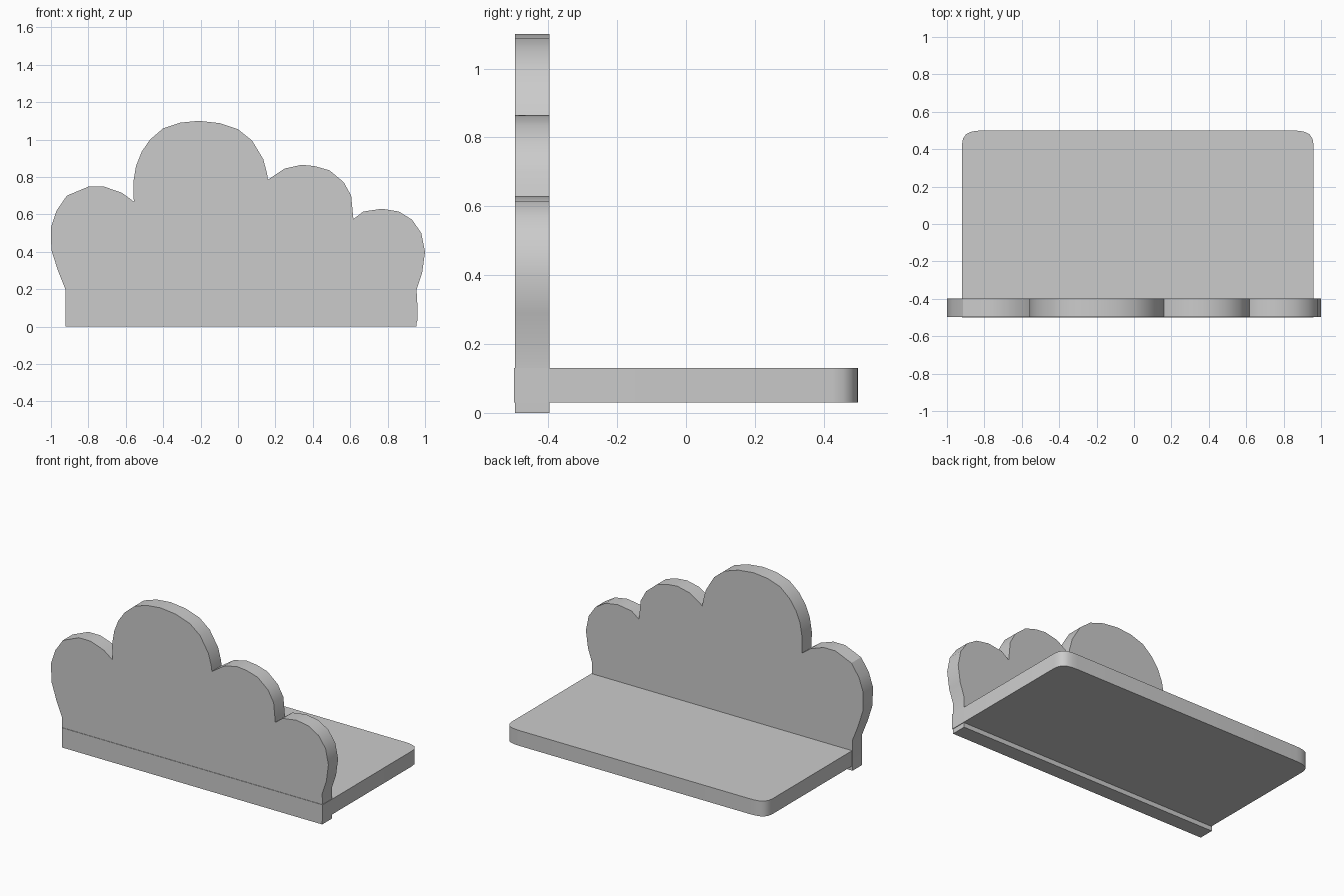
import bpy, bmesh
from math import radians

if "Cube" in bpy.data.objects:
    bpy.data.objects.remove(bpy.data.objects["Cube"])


def extrude_profile(name, pts, offset):
    """Extrude a closed 3D outline by an offset vector into a solid panel."""
    bm = bmesh.new()
    face = bm.faces.new([bm.verts.new(p) for p in pts])
    res = bmesh.ops.extrude_face_region(bm, geom=[face], use_keep_orig=True)
    verts = [g for g in res["geom"] if isinstance(g, bmesh.types.BMVert)]
    bmesh.ops.translate(bm, verts=verts, vec=offset)
    bmesh.ops.recalc_face_normals(bm, faces=bm.faces)
    mesh = bpy.data.meshes.new(name)
    bm.to_mesh(mesh)
    bm.free()
    obj = bpy.data.objects.new(name, mesh)
    bpy.context.collection.objects.link(obj)
    bpy.ops.object.select_all(action='DESELECT')
    obj.select_set(True)
    bpy.context.view_layer.objects.active = obj
    bpy.ops.object.shade_smooth_by_angle(angle=radians(32))
    return obj


# Cloud-shaped upright panel, one line per lobe (x, z)
cloud = [
    (-.923, 0), (-.923, .20), (-.963, .30), (-.998, .41),
    (-1, .53), (-.97, .62), (-.915, .70), (-.80, .748), (-.715, .748), (-.62, .715), (-.557, .668),
    (-.56, .77), (-.545, .86), (-.515, .935), (-.47, 1.0), (-.40, 1.06), (-.31, 1.09), (-.21, 1.10),
    (-.10, 1.088), (0, 1.055), (.075, .995), (.135, .895), (.155, .82), (.16, .785),
    (.25, .845), (.34, .865), (.41, .858), (.49, .835), (.565, .772), (.605, .70), (.617, .575),
    (.67, .615), (.77, .63), (.86, .615), (.93, .572), (.98, .50), (1, .40), (.985, .29),
    (.955, .20), (.958, .10), (.955, 0),
]
extrude_profile("cloud_panel", [(x, -.497, z) for x, z in cloud], (0, .10, 0))

# Shelf board with softened rear corners, mirrored about its own centre
cx, half = .02, .94
corner = [(0, .425), (.006, .457), (.022, .480), (.046, .492), (.075, .498), (.11, .50)]
right = [(half, -.5)] + [(half - dx, y) for dx, y in corner]
outline = [(cx + x, y) for x, y in right] + [(cx - x, y) for x, y in reversed(right)]
extrude_profile("shelf_board", [(x, y, .03) for x, y in outline], (0, 0, .10))
